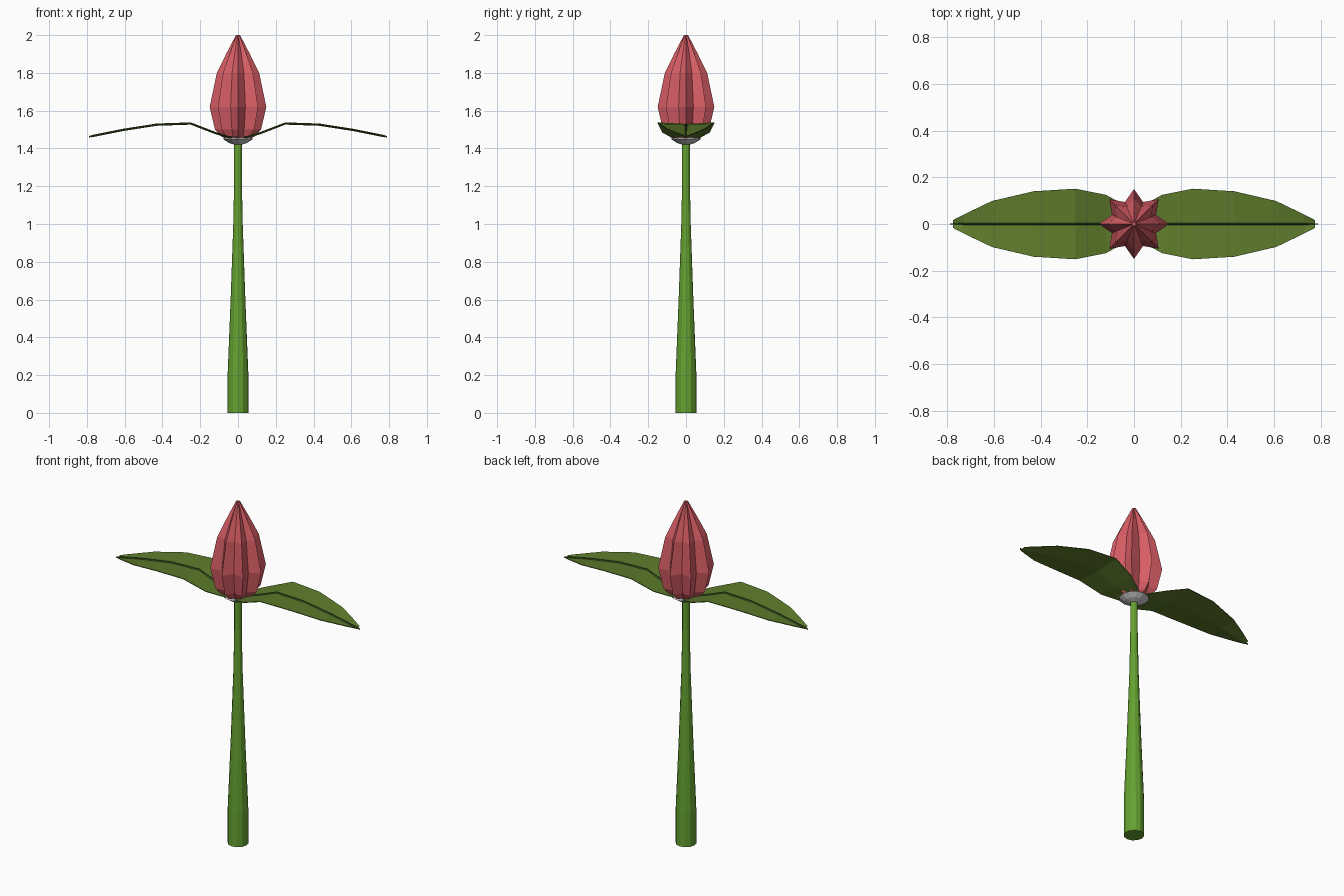
import bpy, math

if "Cube" in bpy.data.objects:
    bpy.data.objects.remove(bpy.data.objects["Cube"])

def material(name, rgb):
    m = bpy.data.materials.new(name)
    m.diffuse_color = (*rgb, 1)
    m.use_nodes = True
    m.node_tree.nodes["Principled BSDF"].inputs["Base Color"].default_value = m.diffuse_color
    return m

def make_object(name, verts, faces, mat=None):
    me = bpy.data.meshes.new(name)
    me.from_pydata(verts, [], faces)
    me.update()
    ob = bpy.data.objects.new(name, me)
    bpy.context.collection.objects.link(ob)
    if mat:
        me.materials.append(mat)
    return ob

def lathe(name, rings, sides, mat=None, cap_top=True):
    """rings: (z, radius, radius of every other corner)"""
    verts, faces = [], []
    for z, r_even, r_odd in rings:
        for i in range(sides):
            a = 2 * math.pi * i / sides
            r = r_odd if i % 2 else r_even
            verts.append((r * math.cos(a), r * math.sin(a), z))
    for k in range(len(rings) - 1):
        for i in range(sides):
            j = (i + 1) % sides
            faces.append((k*sides + i, k*sides + j, (k+1)*sides + j, (k+1)*sides + i))
    faces.append(tuple(reversed(range(sides))))
    if cap_top:
        faces.append(tuple(range((len(rings) - 1) * sides, len(rings) * sides)))
    return make_object(name, verts, faces, mat)

green = material("stem_green", (0.13, 0.36, 0.03))
leaf_green = material("leaf_green", (0.11, 0.2, 0.025))
vein_green = material("vein_green", (0.03, 0.07, 0.01))
red = material("petal_red", (0.68, 0.11, 0.13))

# Tapered stem
lathe("stem", [(z, r, r) for z, r in
      [(0, .055), (.2, .055), (.6, .039), (1.0, .025), (1.25, .02), (1.44, .02)]], 12, green)

# Grey cup under the bud
lathe("bud_base", [(z, r, r) for z, r in [(1.42, .02), (1.43, .05), (1.45, .08), (1.457, .07)]], 12)

# Closed bud with eight ridged petals
lathe("bud", [(1.445, .055, .05), (1.465, .09, .07), (1.5, .122, .085), (1.62, .15, .102),
              (1.8, .112, .082), (1.91, .058, .042), (2.0, .011, .006)], 16, red)

# Leaf stations: x, half width, edge height
stations = [(.03, .075, 1.46), (.12, .125, 1.488), (.25, .151, 1.538), (.43, .14, 1.532),
            (.61, .098, 1.504), (.73, .04, 1.48), (.775, .016, 1.471)]

def leaf(name, s):
    verts = [(s * x, y * w, z - (0 if y else .008)) for x, w, z in stations for y in (-1, 0, 1)]
    faces = []
    for k in range(len(stations) - 1):
        for c in (0, 1):
            a = 3 * k + c
            f = (a, a + 3, a + 4, a + 1)
            faces.append(f if s > 0 else f[::-1])
    ob = make_object(name, verts, faces, leaf_green)
    mod = ob.modifiers.new("thickness", 'SOLIDIFY')
    mod.thickness = .004

def vein(name, s):
    # thin triangular rib along the fold, running just past the leaf tip
    pts = [(x, z) for x, w, z in stations[:-1]] + [(.79, 1.467)]
    verts, faces = [], []
    for i, (x, z) in enumerate(pts):
        w = .005 if i < len(pts) - 1 else .001
        verts += [(s * x, -w, z - .009), (s * x, w, z - .009), (s * x, 0, z - .001)]
    for k in range(len(pts) - 1):
        for c in range(3):
            a, b = 3 * k + c, 3 * k + (c + 1) % 3
            f = (a, a + 3, b + 3, b)
            faces.append(f[::-1] if s > 0 else f)
    make_object(name, verts, faces, vein_green)

for side, s in (("left", -1), ("right", 1)):
    leaf("leaf_" + side, s)
    vein("leaf_vein_" + side, s)
